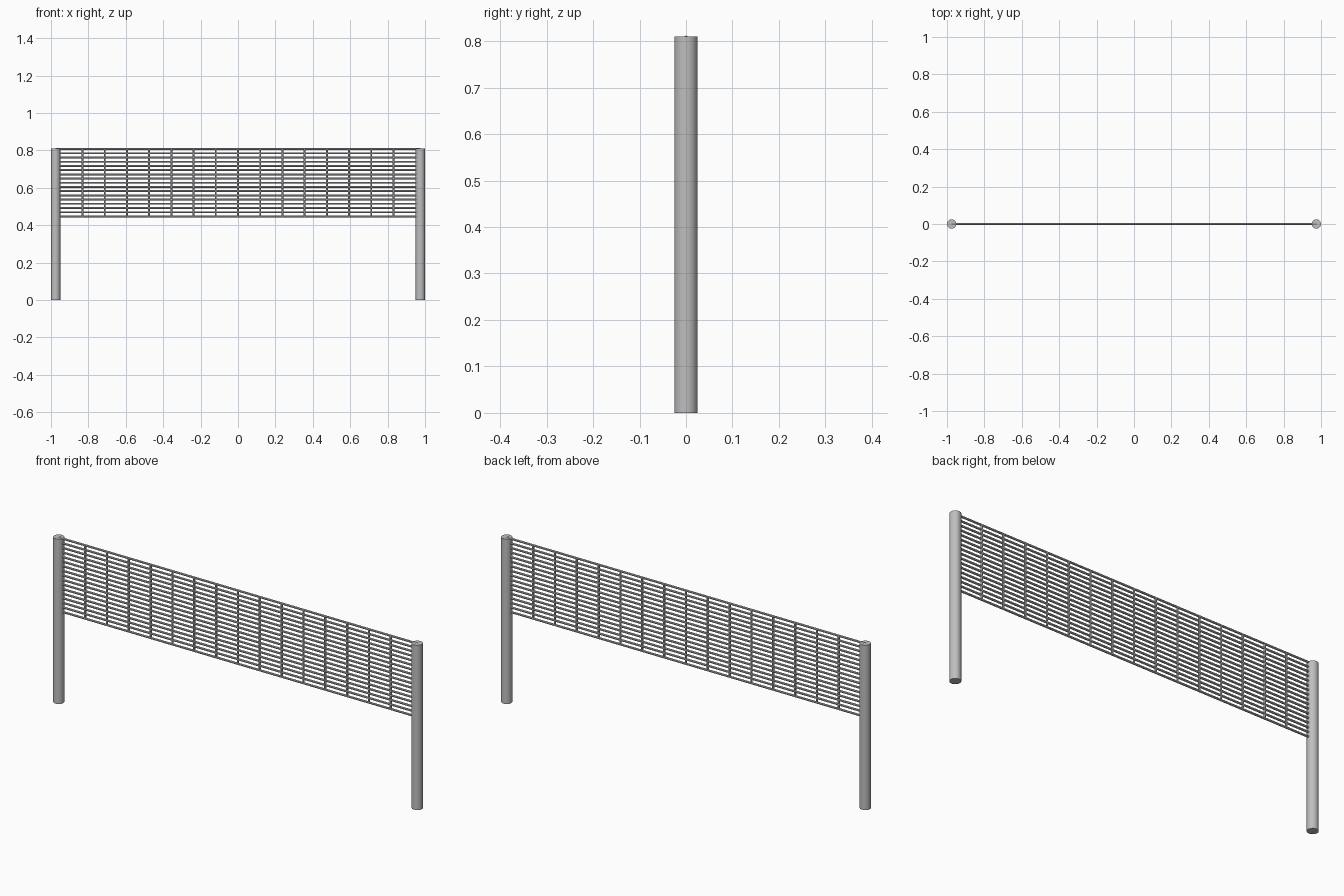
import bpy

# Remove the default object
cube = bpy.data.objects.get("Cube")
if cube:
    bpy.data.objects.remove(cube, do_unlink=True)

# Single galvanised metal colour
metal = bpy.data.materials.new("grey_metal")
metal.use_nodes = True
colour = (0.52, 0.52, 0.52, 1)
metal.diffuse_color = colour
metal.node_tree.nodes["Principled BSDF"].inputs["Base Color"].default_value = colour

HEIGHT = 0.81
POST_RADIUS = 0.025
POST_X = 1 - POST_RADIUS
BOTTOM, TOP = 0.447, 0.807
RAILS = 17
BAYS = 16
WIRE = 0.005


def rod(name, radius, length, location, sides, rotation=(0, 0, 0)):
    bpy.ops.mesh.primitive_cylinder_add(vertices=sides, radius=radius, depth=length,
                                        location=location, rotation=rotation)
    obj = bpy.context.object
    obj.name = name
    obj.data.materials.append(metal)
    bpy.ops.object.shade_smooth_by_angle()
    return obj


def repeat(obj, count, offset):
    mod = obj.modifiers.new("repeat", "ARRAY")
    mod.count = count
    mod.use_relative_offset = False
    mod.use_constant_offset = True
    mod.constant_offset_displace = offset


# Round end posts
for side, name in ((-1, "right_post"), (1, "left_post")):
    rod(name, POST_RADIUS, HEIGHT, (side * POST_X, 0, HEIGHT / 2), 32)

# Horizontal wires: the rod's local -x axis points up after the turn
half_turn = 1.570796
rails = rod("horizontal_wires", WIRE, 2 * POST_X, (0, 0, BOTTOM), 12, (0, half_turn, 0))
repeat(rails, RAILS, (-(TOP - BOTTOM) / (RAILS - 1), 0, 0))

# Vertical wires between the posts
bay = 2 * (POST_X - POST_RADIUS) / BAYS
first = -bay * (BAYS / 2 - 1)
bars = rod("vertical_wires", WIRE, TOP - BOTTOM, (first, 0, (TOP + BOTTOM) / 2), 12)
repeat(bars, BAYS - 1, (bay, 0, 0))
